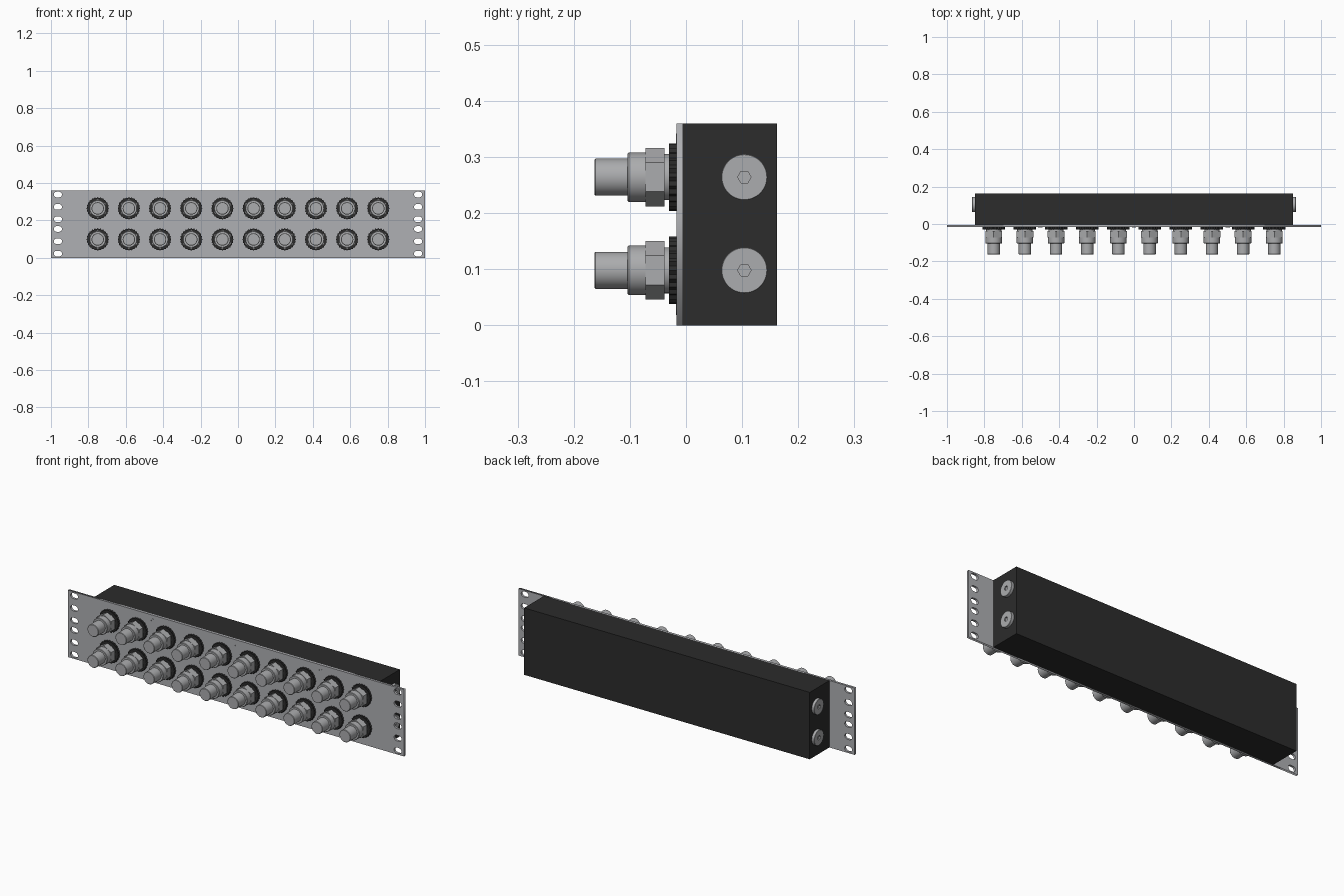
import bpy, bmesh, math

if "Cube" in bpy.data.objects:
    bpy.data.objects.remove(bpy.data.objects["Cube"])

HEIGHT, SIDES = 0.36, 48
ROWS = (0.098, 0.264)


def material(name, color):
    mat = bpy.data.materials.new(name)
    mat.use_nodes = True
    mat.diffuse_color = (*color, 1)
    bsdf = next(n for n in mat.node_tree.nodes if n.type == 'BSDF_PRINCIPLED')
    bsdf.inputs["Base Color"].default_value = (*color, 1)
    return mat


steel = material("panel grey", (0.43, 0.435, 0.455))
metal = material("connector grey", (0.41, 0.415, 0.425))
black = material("matt black", (0.025, 0.025, 0.025))


def add(name, data, mat=None, location=(0, 0, 0), rotation=(0, 0, 0)):
    obj = bpy.data.objects.new(name, data)
    bpy.context.collection.objects.link(obj)
    obj.location, obj.rotation_euler = location, rotation
    if mat:
        data.materials.append(mat)
    return obj


def activate(obj):
    bpy.ops.object.select_all(action='DESELECT')
    obj.select_set(True)
    bpy.context.view_layer.objects.active = obj


def ring_radius(shape, radius, i):
    a = math.tau * i / SIDES
    if shape == "hex":
        return radius * math.cos(math.pi / 6) / math.cos(a % (math.pi / 3) - math.pi / 6)
    if shape == "toothed" and i % 2:
        return radius * 0.93
    return radius


def lathe(name, stations, mat, location, rotation=(0, 0, 0)):
    """Skin rings of (distance, radius, shape) stacked along local -y, capped at both ends."""
    bm = bmesh.new()
    rings = []
    for d, radius, shape in stations:
        ring = []
        for i in range(SIDES):
            a, r = math.tau * i / SIDES, ring_radius(shape, radius, i)
            ring.append(bm.verts.new((r * math.sin(a), -d, r * math.cos(a))))
        rings.append(ring)
    for low, high in zip(rings, rings[1:]):
        for i in range(SIDES):
            j = (i + 1) % SIDES
            bm.faces.new((low[i], low[j], high[j], high[i]))
    bm.faces.new(rings[0])
    bm.faces.new(rings[-1])
    bmesh.ops.recalc_face_normals(bm, faces=bm.faces)
    mesh = bpy.data.meshes.new(name)
    bm.to_mesh(mesh)
    bm.free()
    obj = add(name, mesh, mat, location, rotation)
    activate(obj)
    bpy.ops.object.shade_smooth_by_angle(angle=math.radians(25))
    return obj


def box(name, size, location, mat):
    bm = bmesh.new()
    bmesh.ops.create_cube(bm, size=1)
    bmesh.ops.scale(bm, vec=size, verts=bm.verts)
    mesh = bpy.data.meshes.new(name)
    bm.to_mesh(mesh)
    bm.free()
    return add(name, mesh, mat, location)


# Rear housing
box("housing", (1.70, 0.167, HEIGHT), (0, 0.0785, HEIGHT / 2), black)

# Face plate: filled outline with rounded mounting slots
outline = bpy.data.curves.new("face_plate", 'CURVE')
outline.dimensions, outline.fill_mode, outline.extrude = '2D', 'BOTH', 0.006


def add_loop(points):
    spline = outline.splines.new('POLY')
    spline.points.add(len(points) - 1)
    for p, (x, z) in zip(spline.points, points):
        p.co = (x, z, 0, 1)
    spline.use_cyclic_u = True


def slot(cx, cz, half_run=0.007, radius=0.015, steps=8):
    points = []
    for end in (0, 1):
        for i in range(steps + 1):
            a = math.pi * (i / steps + end) - math.pi / 2
            shift = -half_run if end else half_run
            points.append((cx + shift + radius * math.cos(a), cz + radius * math.sin(a)))
    return points


add_loop([(-1, 0), (1, 0), (1, HEIGHT), (-1, HEIGHT)])
for side in (-1, 1):
    for offset in (0.026, 0.092, 0.158):
        for flip in (-1, 1):
            add_loop(slot(side * 0.963, HEIGHT / 2 + flip * offset))
plate = add("face_plate", outline, steel, (0, -0.011, 0), (math.pi / 2, 0, 0))
activate(plate)
bpy.ops.object.convert(target='MESH')

# Connectors: toothed washer and a turned body with a hex nut
washer = lathe("washer", [(0, 0.06, "toothed"), (0.013, 0.06, "toothed")],
               black, (0, -0.017, 0))
body = lathe("connector", [
    (0.010, 0.041, "round"), (0.021, 0.041, "round"),
    (0.021, 0.052, "hex"), (0.055, 0.052, "hex"),
    (0.055, 0.044, "round"), (0.085, 0.044, "round"), (0.087, 0.042, "round"),
    (0.087, 0.033, "round"), (0.144, 0.033, "round"), (0.146, 0.031, "round"),
], metal, (0, -0.017, 0))
for n in range(20):
    x, z = -0.75 + (n % 10) * 1.5 / 9, ROWS[n // 10]
    for part in (washer, body):
        obj = part if n == 0 else add(part.name, part.data)
        obj.location = (x, -0.017, z)

# End plugs with hex sockets
for side in (-1, 1):
    for z in ROWS:
        lathe("end_plug", [
            (-0.005, 0.041, "round"), (0.014, 0.041, "round"), (0.015, 0.040, "round"),
            (0.015, 0.012, "hex"), (0.008, 0.012, "hex"),
        ], metal, (side * 0.85, 0.104, z), (0, math.pi / 6, side * math.pi / 2))

# Flush panel screws with hex sockets
for x in (-0.5, 0, 0.5):
    for z in (0.03, HEIGHT - 0.03):
        lathe("panel_screw", [
            (-0.004, 0.012, "round"), (0.0006, 0.012, "round"),
            (0.0006, 0.005, "hex"), (-0.002, 0.005, "hex"),
        ], steel, (x, -0.017, z))
